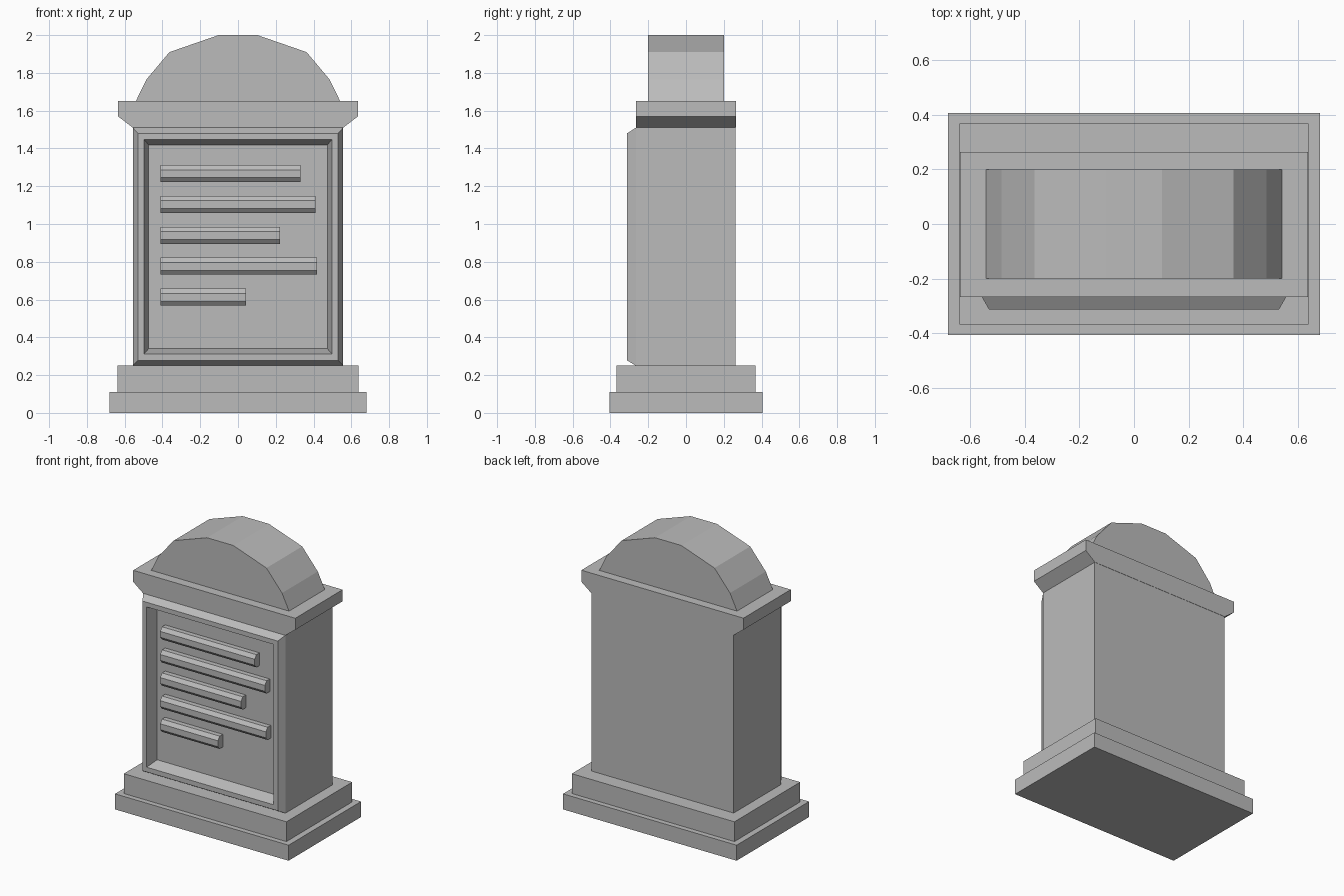
import bpy, bmesh

cube = bpy.data.objects.get("Cube")
if cube:
    bpy.data.objects.remove(cube, do_unlink=True)

stone = bpy.data.materials.new("grey stone")
stone.use_nodes = True
GREY = (0.5, 0.5, 0.5, 1)
stone.diffuse_color = GREY
stone.node_tree.nodes["Principled BSDF"].inputs["Base Color"].default_value = GREY


def loft(name, rings):
    """Join matching rings of points, capping the first and last."""
    bm = bmesh.new()
    loops = [[bm.verts.new(p) for p in ring] for ring in rings]
    for a, b in zip(loops, loops[1:]):
        for i in range(len(a)):
            j = (i + 1) % len(a)
            bm.faces.new((a[i], a[j], b[j], b[i]))
    bm.faces.new(loops[0])
    bm.faces.new(loops[-1])
    bmesh.ops.recalc_face_normals(bm, faces=bm.faces)
    mesh = bpy.data.meshes.new(name)
    bm.to_mesh(mesh)
    bm.free()
    mesh.materials.append(stone)
    obj = bpy.data.objects.new(name, mesh)
    bpy.context.collection.objects.link(obj)
    return obj


def slab(name, x, y, z0, z1):
    return loft(name, [[(-x, -y, z), (x, -y, z), (x, y, z), (-x, y, z)] for z in (z0, z1)])


def front_rect(y, x, z0, z1):
    return [(-x, y, z0), (x, y, z0), (x, y, z1), (-x, y, z1)]


def mirrored_prism(name, half, y0, y1):
    """Extrude a left-right symmetric outline along y."""
    outline = half + [(-x, z) for x, z in reversed(half)]
    return loft(name, [[(x, y, z) for x, z in outline] for y in (y0, y1)])


# Stepped base
slab("lower_plinth", 0.68, 0.405, 0, 0.11)
slab("upper_plinth", 0.637, 0.368, 0.11, 0.25)

# Body with chamfered front frame and recessed panel
loft("body", [
    front_rect(0.262, 0.557, 0.25, 1.51),
    front_rect(-0.265, 0.557, 0.25, 1.51),
    front_rect(-0.312, 0.53, 0.278, 1.48),
    front_rect(-0.312, 0.497, 0.312, 1.447),
    front_rect(-0.23, 0.473, 0.34, 1.418),
])

# Cornice and arched top
mirrored_prism("cornice", [(0.557, 1.51), (0.635, 1.57), (0.635, 1.652)], -0.266, 0.264)
mirrored_prism("arched_top", [(0.54, 1.652), (0.485, 1.765), (0.363, 1.91), (0.103, 2.0)], -0.2, 0.2)

# Raised inscription bars with bevelled upper and lower edges
for i, end in enumerate((0.33, 0.41, 0.223, 0.418, 0.042)):
    top = 1.312 - i * 0.1635
    section = [(-0.225, top), (-0.265, top), (-0.285, top - 0.025),
               (-0.285, top - 0.067), (-0.265, top - 0.09), (-0.225, top - 0.09)]
    loft(f"inscription_bar_{i + 1}", [[(x, y, z) for y, z in section] for x in (-0.41, end)])
